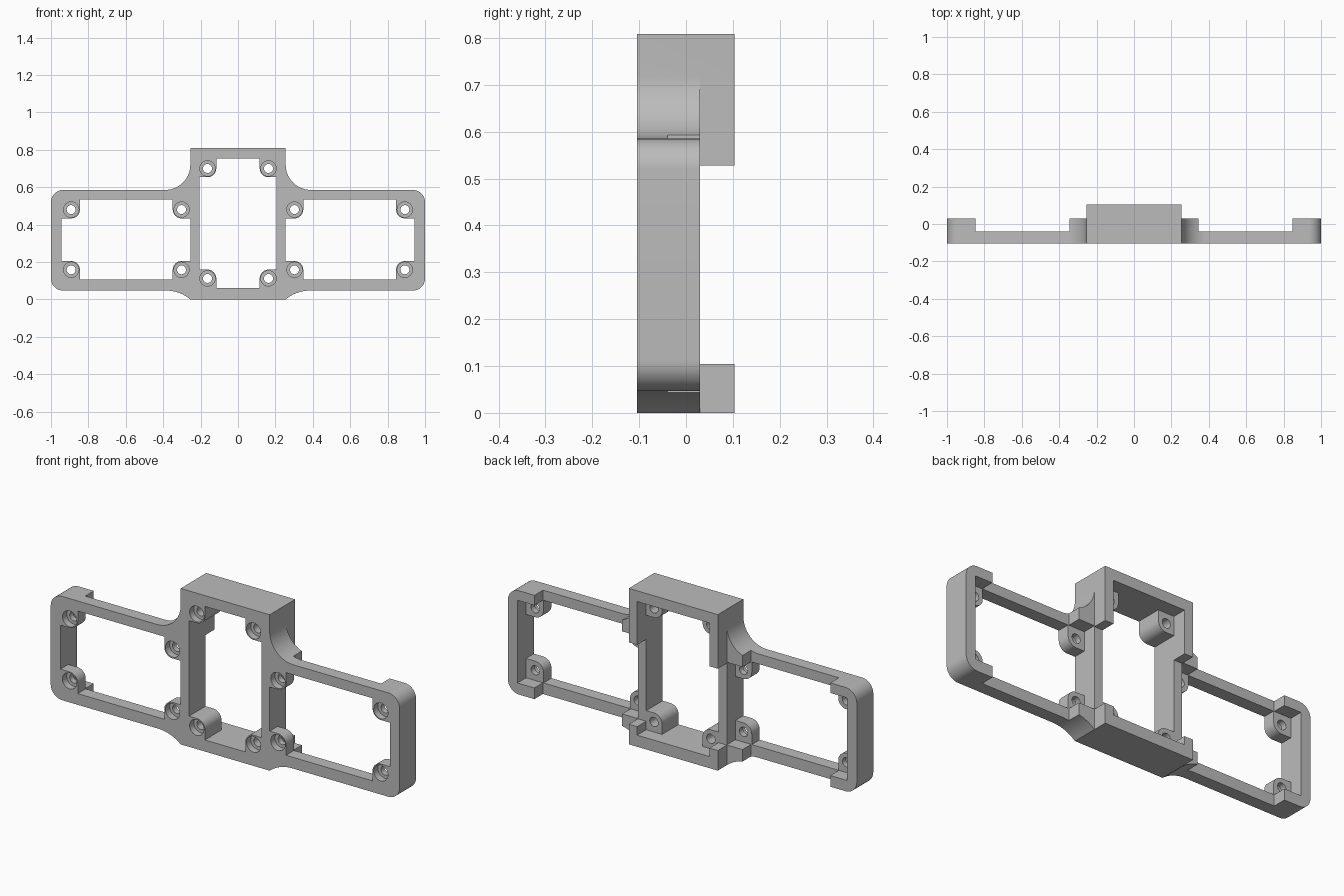
import bpy, bmesh
from math import cos, sin, radians, atan2, pi

if "Cube" in bpy.data.objects:
    bpy.data.objects.remove(bpy.data.objects["Cube"], do_unlink=True)

grey = bpy.data.materials.new("mid_grey")
grey.use_nodes = True
GREY = (0.5, 0.5, 0.5, 1)
grey.diffuse_color = GREY
grey.node_tree.nodes["Principled BSDF"].inputs["Base Color"].default_value = GREY

FRONT, RAIL, WING, BACK = -0.105, -0.04, 0.03, 0.104


def arc(cx, cz, r, a0, a1, n=14):
    """Points along an arc, angles in degrees."""
    angles = [radians(a0 + (a1 - a0) * i / n) for i in range(n + 1)]
    return [(cx + r * cos(a), cz + r * sin(a)) for a in angles]


def prism(name, pts, y0, y1):
    """Extrude an x-z profile from y0 to y1."""
    bm = bmesh.new()
    face = bm.faces.new([bm.verts.new((x, y0, z)) for x, z in pts])
    ext = bmesh.ops.extrude_face_region(bm, geom=[face])
    for v in ext["geom"]:
        if isinstance(v, bmesh.types.BMVert):
            v.co.y = y1
    bmesh.ops.recalc_face_normals(bm, faces=bm.faces)
    mesh = bpy.data.meshes.new(name)
    bm.to_mesh(mesh)
    bm.free()
    mesh.materials.append(grey)
    ob = bpy.data.objects.new(name, mesh)
    bpy.context.collection.objects.link(ob)
    return ob


def rect(x0, x1, z0, z1):
    return [(x0, z0), (x1, z0), (x1, z1), (x0, z1)]


def combine(target, tool, operation):
    """Apply one exact boolean and discard the tool."""
    mod = target.modifiers.new("boolean", "BOOLEAN")
    mod.operation, mod.solver, mod.object = operation, "EXACT", tool
    bpy.context.view_layer.objects.active = target
    bpy.ops.object.modifier_apply(modifier=mod.name)
    bpy.data.objects.remove(tool, do_unlink=True)


def cut(pts, y0, y1):
    combine(frame, prism("cutter", pts, y0, y1), "DIFFERENCE")


# Outer silhouette: rounded wings blending into the taller centre
flare = 0.203
start = math_deg = atan2(flare - 0.047, -0.13) * 180 / pi
half = arc(0.385, 0.047 - flare, flare, start, 90)
half += arc(0.935, 0.112, 0.065, -90, 0)
half += arc(0.935, 0.52, 0.065, 0, 90)
half += arc(0.39, 0.72, 0.135, 270, 180)
half[-1] = (0.255, 0.72)
half[0] = (0.255, 0)
half.append((0.255, 0.808))
frame = prism("mounting_frame", half + [(-x, z) for x, z in reversed(half)], FRONT, BACK)

# Step the back down on the wings, the rails and the centre sides
for s in (1, -1):
    cut(rect(0.255 * s, 1.2 * s, -0.1, 0.72), WING, 0.3)
    cut(rect(0.345 * s, 0.848 * s, -0.1, 0.7), RAIL, 0.3)
cut(rect(-0.4, 0.4, 0.104, 0.528), WING, 0.3)

# Window openings
cut(rect(-0.207, 0.207, 0.06, 0.752), -0.3, 0.3)
for s in (1, -1):
    cut(rect(0.255 * s, 0.945 * s, 0.105, 0.533), -0.3, 0.3)


def boss(x, z, wall_x, wall_z, back):
    """Rounded corner boss reaching into the walls, with a counterbored hole."""
    r = 0.047
    sx = 1 if wall_x > x else -1
    sz = 1 if wall_z > z else -1
    ex, ez = wall_x + 0.012 * sx, wall_z + 0.012 * sz
    curve = [(x - sx * dx, z - sz * dz) for dx, dz in arc(0, 0, r, 0, 90, 10)]
    pts = [(ex, ez), (x - sx * r, ez)] + curve + [(ex, z - sz * r)]
    combine(frame, prism("boss", pts, FRONT, back), "UNION")
    cut(arc(x, z, 0.024, 0, 345, 23), -0.3, 0.3)
    cut(arc(x, z, 0.041, 0, 345, 23), -0.3, FRONT + 0.035)


# Screw bosses in all three windows
for s in (1, -1):
    for z, wall in ((0.112, 0.06), (0.70, 0.752)):
        boss(0.163 * s, z, 0.207 * s, wall, WING)
    for z, wall in ((0.158, 0.105), (0.48, 0.533)):
        boss(0.302 * s, z, 0.255 * s, wall, RAIL)
        boss(0.892 * s, z, 0.945 * s, wall, RAIL)

# Smooth the curves, keep the machined edges crisp
bpy.ops.object.select_all(action="DESELECT")
frame.select_set(True)
bpy.context.view_layer.objects.active = frame
bpy.ops.object.shade_smooth_by_angle(angle=radians(30))
